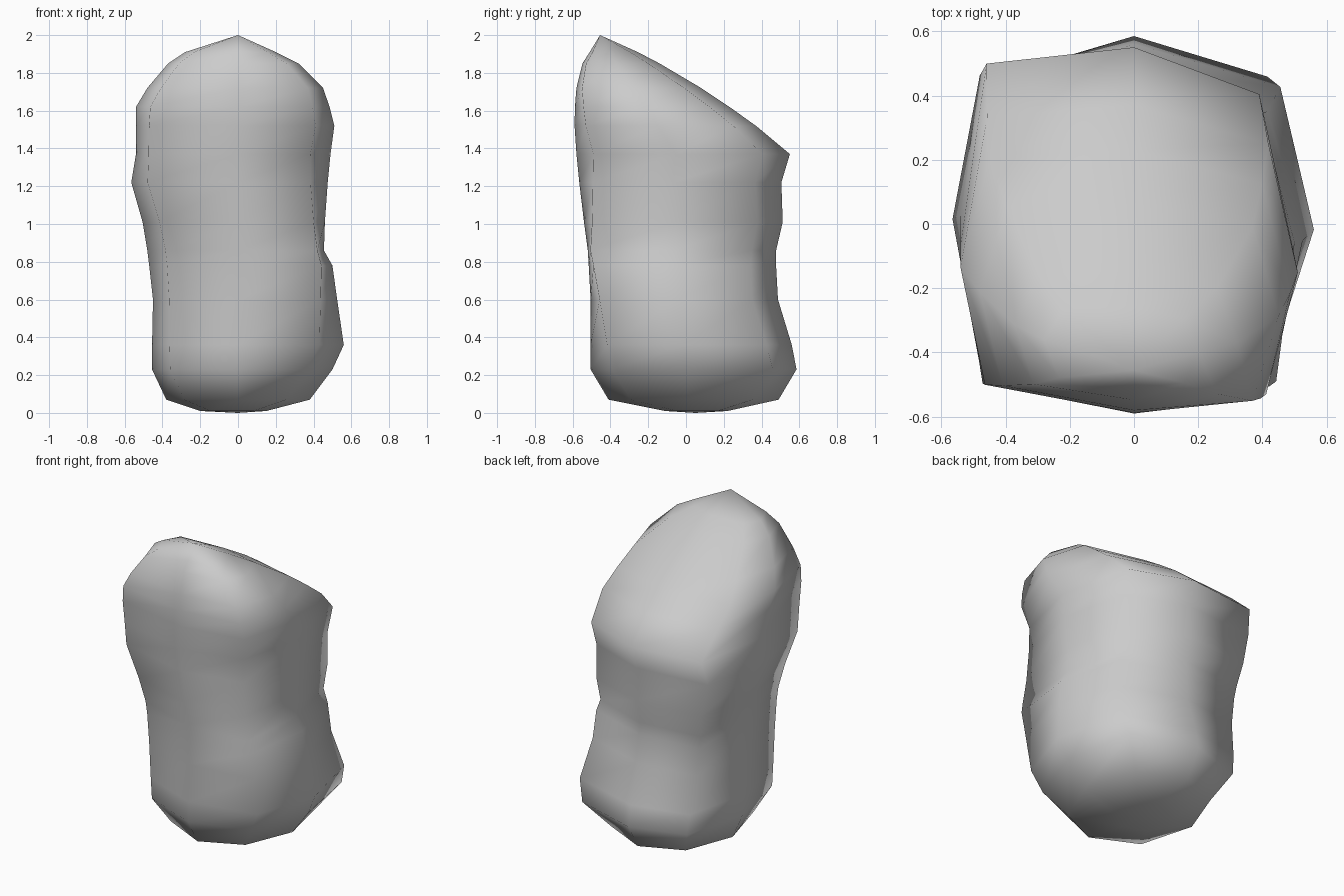
import bpy, bmesh, math

if "Cube" in bpy.data.objects:
    bpy.data.objects.remove(bpy.data.objects["Cube"])

# Horizontal slices: z, left x, right x, front y, back y, squareness
SLICES = [
    (0.01, -0.20, 0.15, -0.11, 0.22, 2.2),
    (0.07, -0.38, 0.38, -0.41, 0.49, 2.4),
    (0.23, -0.455, 0.50, -0.505, 0.585, 2.7),
    (0.36, -0.455, 0.56, -0.505, 0.56, 2.8),
    (0.60, -0.45, 0.525, -0.505, 0.487, 3.0),
    (0.78, -0.47, 0.50, -0.515, 0.477, 3.0),
    (0.86, -0.48, 0.455, -0.52, 0.477, 3.1),
    (1.01, -0.505, 0.46, -0.54, 0.512, 3.2),
    (1.22, -0.565, 0.475, -0.565, 0.505, 3.2),
    (1.37, -0.54, 0.49, -0.58, 0.55, 3.3),
    (1.52, -0.54, 0.51, -0.59, 0.37, 3.5),
    (1.62, -0.54, 0.485, -0.588, 0.23, 3.5),
    (1.72, -0.48, 0.45, -0.58, 0.08, 3.5),
    (1.85, -0.37, 0.32, -0.548, -0.14, 3.2),
    (1.91, -0.28, 0.20, -0.51, -0.255, 2.8),
]
# Corner bulges by height: z, back right, back left, front left, front right
BULGES = [
    (0.07, 0.00, -0.03, 0.00, -0.04),
    (0.23, 0.04, -0.01, 0.01, -0.03),
    (0.60, 0.00, 0.03, 0.01, 0.03),
    (0.86, 0.00, 0.04, 0.00, 0.08),
    (1.10, 0.00, 0.04, 0.02, 0.02),
    (1.37, -0.01, 0.03, 0.05, -0.02),
    (1.52, 0.00, 0.02, 0.04, -0.01),
    (1.72, 0.00, 0.00, 0.02, 0.00),
]
SIDES = 8
SKEW = 0.08


def bulge(z, corner):
    """Interpolated outward push of one corner at height z."""
    z = min(max(z, BULGES[0][0]), BULGES[-1][0])
    for a, b in zip(BULGES, BULGES[1:]):
        if z <= b[0]:
            t = (z - a[0]) / (b[0] - a[0])
            return a[corner + 1] * (1 - t) + b[corner + 1] * t


def slice_points(z, xl, xr, yf, yb, n):
    """Rounded-square outline fitted to the given extents."""
    cy = (yf + yb) / 2
    pts = []
    for i in range(SIDES):
        a = 2 * math.pi * i / SIDES
        c, s = math.cos(a), math.sin(a)
        u = math.copysign(abs(c) ** (2 / n), c)
        v = math.copysign(abs(s) ** (2 / n), s)
        x = u * (xr if u > 0 else -xl)
        y = cy + v * (yb - yf) / 2 - SKEW * x
        push = bulge(z, i * 4 // SIDES) * math.sin(2 * a) ** 4 * 0.707
        pts.append((x + math.copysign(push, c * push),
                    y + math.copysign(push, s * push), z))
    return pts


# Boulder skin lofted through the slices
bm = bmesh.new()
rings = [[bm.verts.new(p) for p in slice_points(*s)] for s in SLICES]
bottom = bm.verts.new((0, 0.05, 0))
peak = bm.verts.new((0, -0.455, 2.0))
for i in range(SIDES):
    j = (i + 1) % SIDES
    for lo, hi in zip(rings, rings[1:]):
        bm.faces.new((lo[i], lo[j], hi[j], hi[i]))
    bm.faces.new((bottom, rings[0][j], rings[0][i]))
    bm.faces.new((peak, rings[-1][i], rings[-1][j]))
bmesh.ops.recalc_face_normals(bm, faces=bm.faces)
for f in bm.faces:
    f.smooth = True

mesh = bpy.data.meshes.new("boulder")
bm.to_mesh(mesh)
bm.free()
boulder = bpy.data.objects.new("boulder", mesh)
bpy.context.collection.objects.link(boulder)
